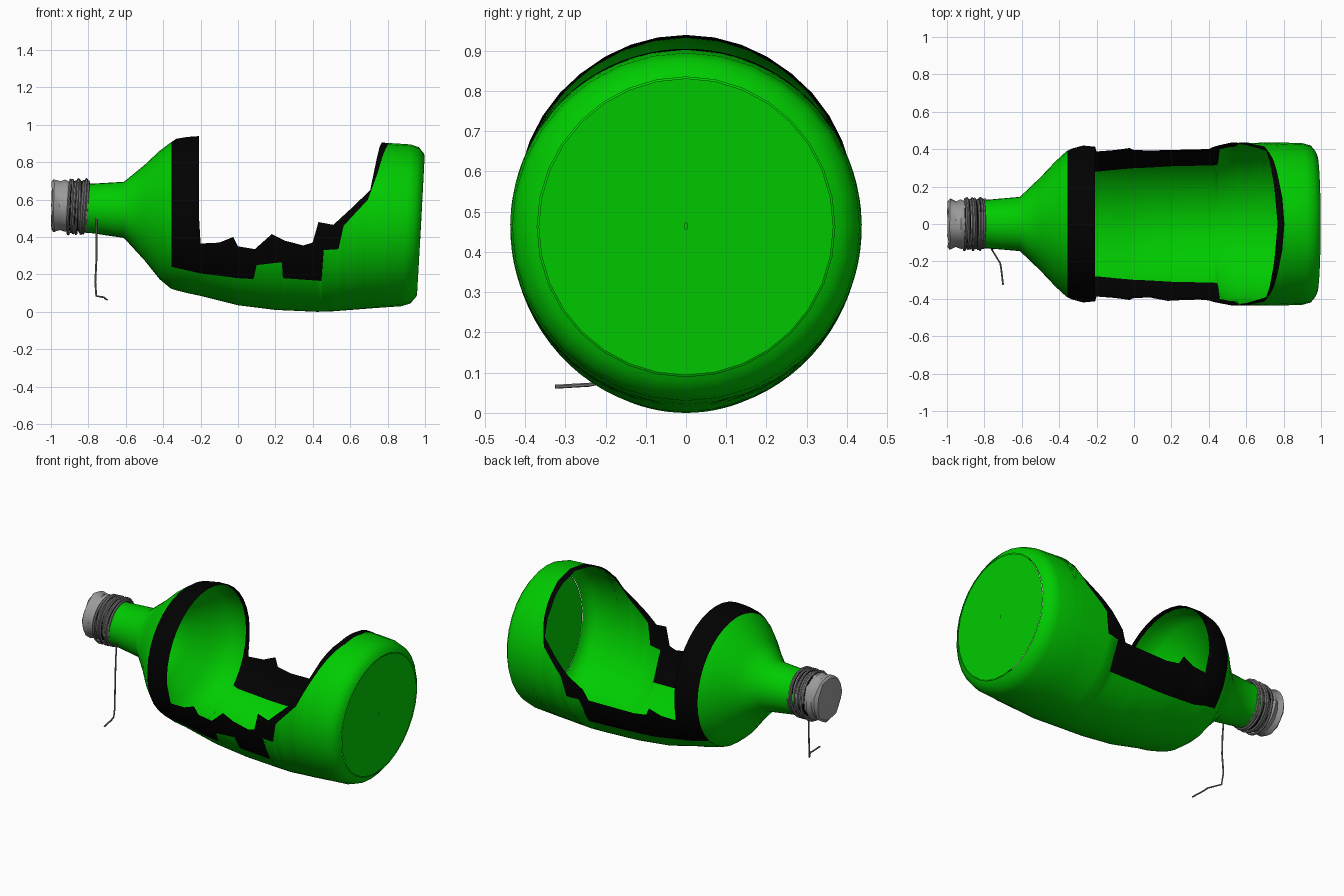
import bpy, bmesh, math, random

random.seed(4)
if "Cube" in bpy.data.objects:
    bpy.data.objects.remove(bpy.data.objects["Cube"])


def material(name, color):
    m = bpy.data.materials.new(name)
    m.use_nodes = True
    m.diffuse_color = (*color, 1)
    m.node_tree.nodes["Principled BSDF"].inputs["Base Color"].default_value = (*color, 1)
    return m


GREEN = material("green_glass", (0, 0.6, 0))
BLACK = material("black_edge", (0.0005, 0.0005, 0.0005))
GREY = material("stopper_grey", (0.33, 0.33, 0.33))
WIRE = material("wire_grey", (0.22, 0.21, 0.21))


def lerp(table, x):
    """Piecewise linear lookup; returns all columns after the first."""
    if x <= table[0][0]:
        return table[0][1:]
    for p, q in zip(table, table[1:]):
        if x <= q[0]:
            t = (x - p[0]) / (q[0] - p[0])
            return tuple(a + (b - a) * t for a, b in zip(p[1:], q[1:]))
    return table[-1][1:]


def smooth(ob, angle):
    bpy.ops.object.select_all(action="DESELECT")
    ob.select_set(True)
    bpy.context.view_layer.objects.active = ob
    if ob.type == "CURVE":
        bpy.ops.object.convert(target="MESH")
    bpy.ops.object.shade_smooth_by_angle(angle=math.radians(angle))


def finish(bm, name, mats, angle):
    me = bpy.data.meshes.new(name)
    bm.to_mesh(me)
    bm.free()
    ob = bpy.data.objects.new(name, me)
    bpy.context.collection.objects.link(ob)
    for m in mats:
        me.materials.append(m)
    smooth(ob, angle)


# Bottle outline: x, lowest z, highest z, half width
OUTLINE = [
    (-.83, .425, .685, .13), (-.78, .42, .685, .13), (-.61, .395, .695, .145),
    (-.5, .275, .785, .25), (-.42, .175, .86, .335), (-.36, .125, .905, .39),
    (-.33, .115, .925, .405), (-.27, .1, .935, .42), (-.2, .085, .94, .413),
    (0, .035, .93, .414), (.2, .01, .93, .414), (.43, 0, .93, .418),
    (.52, .003, .92, .435), (.75, .02, .905, .437), (.9, .03, .895, .432),
    (.945, .045, .88, .42), (.97, .075, .85, .39), (.978, .09, .835, .37),
    (.979, .46, .47, 0)]
# Broken edge height along x; the ring is unbroken outside each table
CUT_LEFT = [(-.208, .5), (-.2, .365), (-.1, .37), (-.025, .4), (0, .35), (.09, .335)]
CUT_RIGHT = [(.51, .465), (.6, .55), (.7, .65), (.715, .74), (.73, .83), (.74, .88), (.75, .93)]
FRONT_CUT = CUT_LEFT + [(.18, .415), (.25, .38), (.35, .355), (.4, .37), (.43, .48)] + CUT_RIGHT
BACK_CUT = CUT_LEFT + [(.4, .335), (.43, .4)] + CUT_RIGHT
# Lower limit of the black border; there is none outside each table
BORDER = [
    (-.2, .205), (0, .18), (.083, .175), (.45, .165), (.46, .33), (.54, .335),
    (.565, .46), (.69, .6), (.735, .74), (.76, .84), (.775, .88), (.785, .92)]
OUTER = [(-.355, .24)] + BORDER
INNER = [(-.232, .215)] + BORDER
NOTCHED = sorted(OUTER + [(.1, .25), (.235, .265), (.24, .18)])
GREEN_ROWS, BLACK_ROWS = 16, 14
TOP = math.pi / 2


def wall(name, inset, front_border, back_border):
    """One skin of the bottle, its rows following the border and broken edge."""
    xs = sorted({p[0] for p in OUTLINE + FRONT_CUT + BACK_CUT + front_border + back_border})
    bm = bmesh.new()

    def make_ring(x):
        low, high, half = lerp(OUTLINE, x)
        mid = (low + high) / 2
        rz, ry = max((high - low) / 2 - inset, 0), max(half - inset, 0)

        def limit(table):
            if x <= table[0][0] or x >= table[-1][0]:
                return TOP
            return math.asin(max(-1, min(1, (lerp(table, x)[0] - mid) / max(rz, .001))))

        def half_ring(cut_table, border):
            cut = limit(cut_table)
            edge = min(cut, limit(border))
            angles = [-TOP + (edge + TOP) * i / GREEN_ROWS for i in range(GREEN_ROWS + 1)]
            return angles + [edge + (cut - edge) * i / BLACK_ROWS
                             for i in range(1, BLACK_ROWS + 1)]

        loop = [(a, -1) for a in reversed(half_ring(FRONT_CUT, front_border))]
        loop += [(a, 1) for a in half_ring(BACK_CUT, back_border)[1:]]
        ring = []
        for a, side in loop:
            z = mid + rz * math.sin(a)
            # the base leans a little
            lean = .055 * (z - .47) * max(0, min(1, (x - .3) / .6))
            shift = inset if x > .93 else 0
            ring.append(bm.verts.new((x + lean - shift, side * ry * math.cos(a), z)))
        return ring

    # each span has its own pair of rings, so borders may start abruptly
    tiny = 1e-5
    for x0, x1 in zip(xs, xs[1:]):
        r, s = make_ring(x0 + tiny), make_ring(x1 - tiny)
        n = len(r) - 1
        for j in range(n):
            quad = (r[j], r[j + 1], s[j + 1], s[j])
            f = bm.faces.new(quad if inset == 0 else quad[::-1])
            f.material_index = int(j < BLACK_ROWS or j >= n - BLACK_ROWS)
    bmesh.ops.remove_doubles(bm, verts=bm.verts, dist=.0004)
    finish(bm, name, [GREEN, BLACK], 55)


wall("bottle_outside", 0, NOTCHED, OUTER)
wall("bottle_inside", .005, INNER, INNER)


# Stopper and the sleeve below the wire, lathed about the neck
def lathe(name, profile, mat, sides, wobble=0):
    bm = bmesh.new()
    rings = []
    for x, r in profile:
        ring = []
        for i in range(sides):
            a = math.tau * i / sides
            k = r * (1 + random.uniform(-wobble, wobble))
            dx = random.uniform(-wobble, wobble) * .15
            ring.append(bm.verts.new((x + dx, k * .95 * math.cos(a), .567 + k * math.sin(a))))
        rings.append(ring)
    for r, s in zip(rings, rings[1:]):
        for i in range(sides):
            j = (i + 1) % sides
            bm.faces.new((r[i], r[j], s[j], s[i]))
    bm.faces.new(rings[0])
    bm.faces.new(rings[-1])
    bmesh.ops.recalc_face_normals(bm, faces=bm.faces)
    finish(bm, name, [mat], 35)


lathe("stopper", [(-.995, .127), (-.983, .141), (-.95, .13), (-.925, .138), (-.9, .128)],
      GREY, 18, .03)
lathe("neck_sleeve", [(-.905, .131), (-.81, .133)], BLACK, 20)


# Wire wound around the neck and its loose end
def wire(name, points, radius):
    cu = bpy.data.curves.new(name, "CURVE")
    cu.dimensions = "3D"
    cu.bevel_depth = radius
    cu.bevel_resolution = 1
    cu.use_fill_caps = True
    sp = cu.splines.new("POLY")
    sp.points.add(len(points) - 1)
    for p, co in zip(sp.points, points):
        p.co = (*co, 1)
    cu.materials.append(WIRE)
    ob = bpy.data.objects.new(name, cu)
    bpy.context.collection.objects.link(ob)
    smooth(ob, 50)


TURNS, STEPS = 8, 20
coil = []
for i in range(TURNS * STEPS + 1):
    t = i / STEPS
    if i % STEPS == 0:
        tilt, phase = random.uniform(.003, .014), random.uniform(0, .8)
    a = math.tau * t
    r = .14 + .006 * math.sin(2.3 * t)
    coil.append((-.908 + .11 * t / TURNS + tilt * math.sin(a + phase),
                 r * .95 * math.cos(a), .562 + r * math.sin(a)))
wire("wire_coil", coil, .0075)

tail = [(-.757, -.12, .5), (-.757, -.13, .4), (-.757, -.135, .28), (-.763, -.13, .16),
        (-.758, -.14, .085), (-.715, -.21, .077), (-.71, -.24, .07), (-.7, -.325, .065)]
wire("loose_wire", tail, .005)
